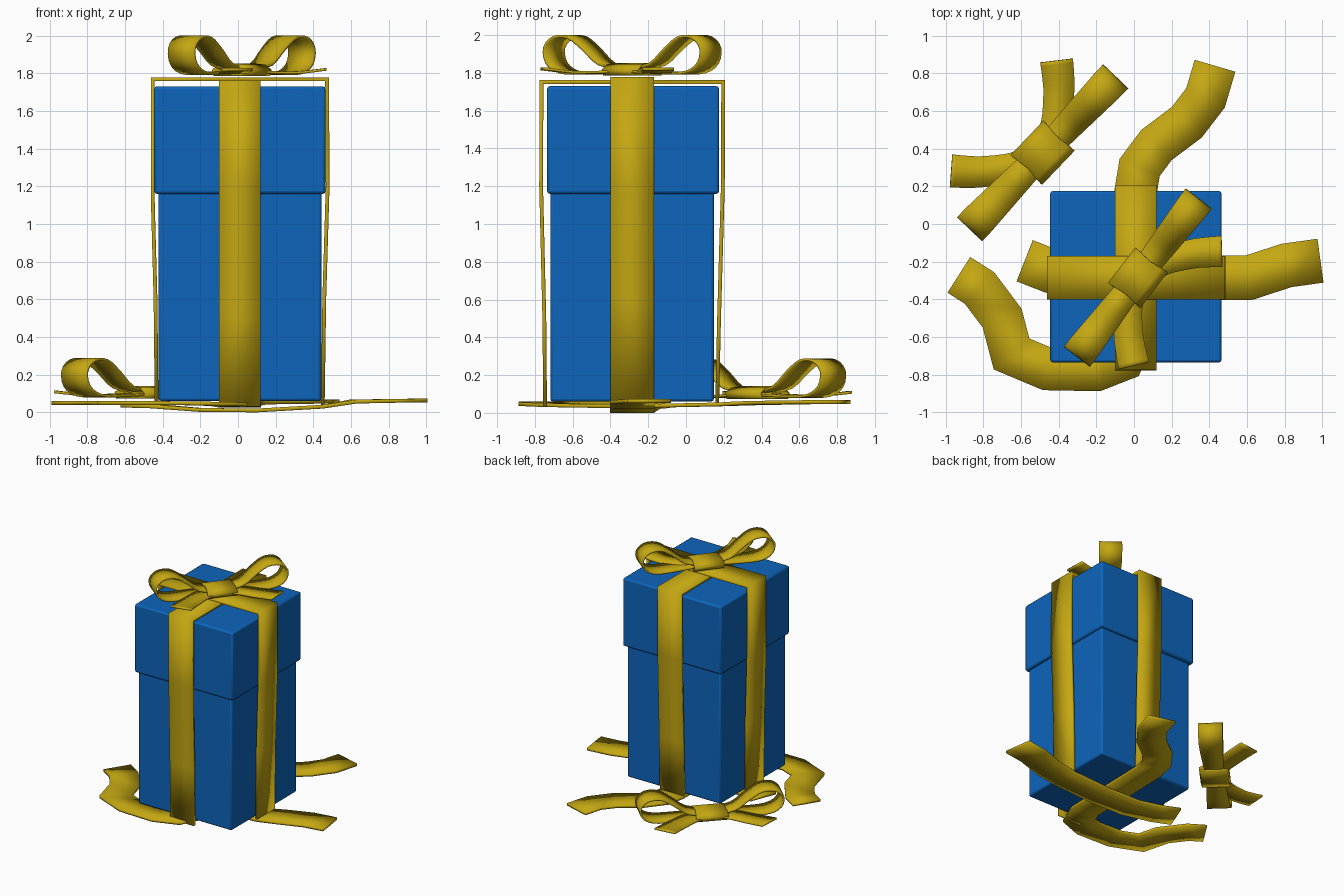
import bpy
import bmesh
import math
from mathutils import Vector, Matrix

cube = bpy.data.objects.get("Cube")
if cube:
    bpy.data.objects.remove(cube, do_unlink=True)


def material(name, rgb):
    m = bpy.data.materials.new(name)
    m.use_nodes = True
    m.diffuse_color = (*rgb, 1)
    m.node_tree.nodes["Principled BSDF"].inputs["Base Color"].default_value = (*rgb, 1)
    return m


BLUE = material("blue_card", (0.004, 0.13, 0.5))
GOLD = material("gold_ribbon", (0.55, 0.385, 0.006))
UP = Vector((0, 0, 1))


def new_object(name, bm, mat):
    mesh = bpy.data.meshes.new(name)
    bm.to_mesh(mesh)
    bm.free()
    mesh.materials.append(mat)
    obj = bpy.data.objects.new(name, mesh)
    bpy.context.collection.objects.link(obj)
    return obj


def block(name, centre, size):
    """Card box with softly rounded edges."""
    bm = bmesh.new()
    bmesh.ops.create_cube(bm, size=1, matrix=Matrix.Translation(centre) @ Matrix.Diagonal((*size, 1)))
    obj = new_object(name, bm, BLUE)
    bev = obj.modifiers.new("rounded", "BEVEL")
    bev.width, bev.segments = 0.014, 2
    bpy.context.view_layer.objects.active = obj
    obj.select_set(True)
    bpy.ops.object.shade_smooth_by_angle(angle=math.radians(50))
    obj.select_set(False)
    return obj


def smooth_path(pts, steps=3):
    """Catmull-Rom resampling of an open path."""
    p = [pts[0]] + pts + [pts[-1]]
    out = []
    for a, b, c, d in zip(p, p[1:], p[2:], p[3:]):
        for i in range(steps):
            t = i / steps
            out.append(0.5 * (2 * b + (c - a) * t + (2 * a - 5 * b + 4 * c - d) * t ** 2
                              + (3 * b - a - 3 * c + d) * t ** 3))
    return out + [pts[-1]]


def ribbon(name, path, width, side=None, thick=0.02, smooth=False, closed=False):
    """Band swept along a path; width is a number or a function of the point."""
    pts = [Vector(p) for p in path]
    if smooth:
        pts = smooth_path(pts)
    bm = bmesh.new()
    rows = []
    for i, p in enumerate(pts):
        across, miter = side, 1
        if side is None:
            # flat band: spread sideways on the ground, mitred at bends
            fwd = (pts[min(i + 1, len(pts) - 1)] - p).to_2d()
            back = (p - pts[max(i - 1, 0)]).to_2d()
            f = (fwd if fwd.length else back).normalized()
            b = (back if back.length else fwd).normalized()
            t = (f + b).normalized()
            miter = 1 / max(0.75, t.dot(f))
            across = Vector((-t.y, t.x, 0))
        w = width(p) if callable(width) else width
        h = across * (w * miter / 2)
        rows.append((bm.verts.new(p - h), bm.verts.new(p + h)))
    if closed:
        rows.append(rows[0])
    for (a, b), (c, d) in zip(rows, rows[1:]):
        bm.faces.new((a, b, d, c))
    bmesh.ops.recalc_face_normals(bm, faces=bm.faces)
    for f in bm.faces:
        f.smooth = True
    obj = new_object(name, bm, GOLD)
    sol = obj.modifiers.new("thickness", "SOLIDIFY")
    sol.thickness, sol.offset, sol.use_even_offset = thick, 0, True
    return obj


# Box and lid
block("box_body", (0.01, -0.285, 0.62), (0.865, 0.865, 1.12))
block("box_lid", (0.01, -0.28, 1.445), (0.91, 0.91, 0.57))

# Bands wrapped over the box
ribbon("band_across",
       [(x, -0.285, z) for x, z in ((-0.432, 0.04), (-0.438, 0.6), (-0.453, 1.15), (-0.453, 1.768),
                                    (0.473, 1.768), (0.476, 1.2), (0.458, 0.6), (0.45, 0.04))],
       0.23, Vector((0, 1, 0)))
ribbon("band_front_to_back",
       [(0.01, y, z) for y, z in ((-0.746, 0.03), (-0.75, 0.5), (-0.767, 1.2), (-0.765, 1.752),
                                  (0.197, 1.752), (0.195, 1.2), (0.175, 0.5), (0.165, 0.04))],
       0.22, Vector((1, 0, 0)))

# Loose bands passing under the box and trailing on the ground
ribbon("ground_band_across",
       [(-0.58, -0.195, 0.036), (-0.44, -0.25, 0.032), (-0.2, -0.285, 0.013), (0.1, -0.285, 0.01),
        (0.45, -0.285, 0.03), (0.61, -0.285, 0.057), (0.81, -0.22, 0.061), (0.99, -0.195, 0.063)], 0.235)
ribbon("ground_band_front_to_back",
       [(0.43, 0.84, 0.057), (0.38, 0.67, 0.057), (0.28, 0.54, 0.055), (0.12, 0.42, 0.053),
        (0.03, 0.3, 0.05), (0.01, 0.18, 0.045), (0.01, -0.285, 0.035), (0.0, -0.58, 0.038),
        (-0.06, -0.72, 0.043), (-0.2, -0.775, 0.047), (-0.46, -0.77, 0.05), (-0.65, -0.69, 0.05),
        (-0.7, -0.5, 0.05), (-0.82, -0.34, 0.05), (-0.93, -0.27, 0.05)], 0.225)


def flare(p):
    return 0.135 + 0.05 * min(1, abs(p.x) / 0.5)


def bow(prefix, location, angle, size):
    """Two loops, two tails and a knot."""
    loop = ((0.03, 0.035), (0.18, 0.06), (0.29, 0.14), (0.39, 0.2), (0.49, 0.2), (0.552, 0.145),
            (0.535, 0.065), (0.45, 0.018), (0.3, 0.012), (0.03, 0.022))
    tail = ((0, 0.03, 0.022), (0.14, 0.05, 0.018), (0.28, 0.15, 0.016), (0.35, 0.22, 0.024), (0.405, 0.285, 0.034))
    parts = []
    for label, s in (("left", 1), ("right", -1)):
        parts.append(ribbon(f"{prefix}_{label}_loop", [(s * u, 0, z) for u, z in loop],
                            flare, Vector((0, 1, 0)), 0.014, True))
        parts.append(ribbon(f"{prefix}_{label}_tail", [(s * u, v, z) for u, v, z in tail],
                            flare, None, 0.014, True))
    ring = [(0, v, z) for v, z in ((-0.1, 0.005), (-0.108, 0.03), (-0.07, 0.053), (0, 0.06),
                                   (0.07, 0.053), (0.108, 0.03), (0.1, 0.005))]
    parts.append(ribbon(f"{prefix}_knot", ring, lambda p: 0.25 - 0.4 * (0.1 - abs(p.y)) * 0.5,
                        Vector((1, 0, 0)), 0.012, closed=True))
    for obj in parts:
        obj.location = location
        obj.rotation_euler.z = math.radians(angle)
        obj.scale = (size, size, 1)


# Bow on the lid and spare bow on the ground
bow("top_bow", (0.02, -0.285, 1.787), 232.4, 0.945)
bow("ground_bow", (-0.485, 0.378, 0.075), 46.3, 1.0)
